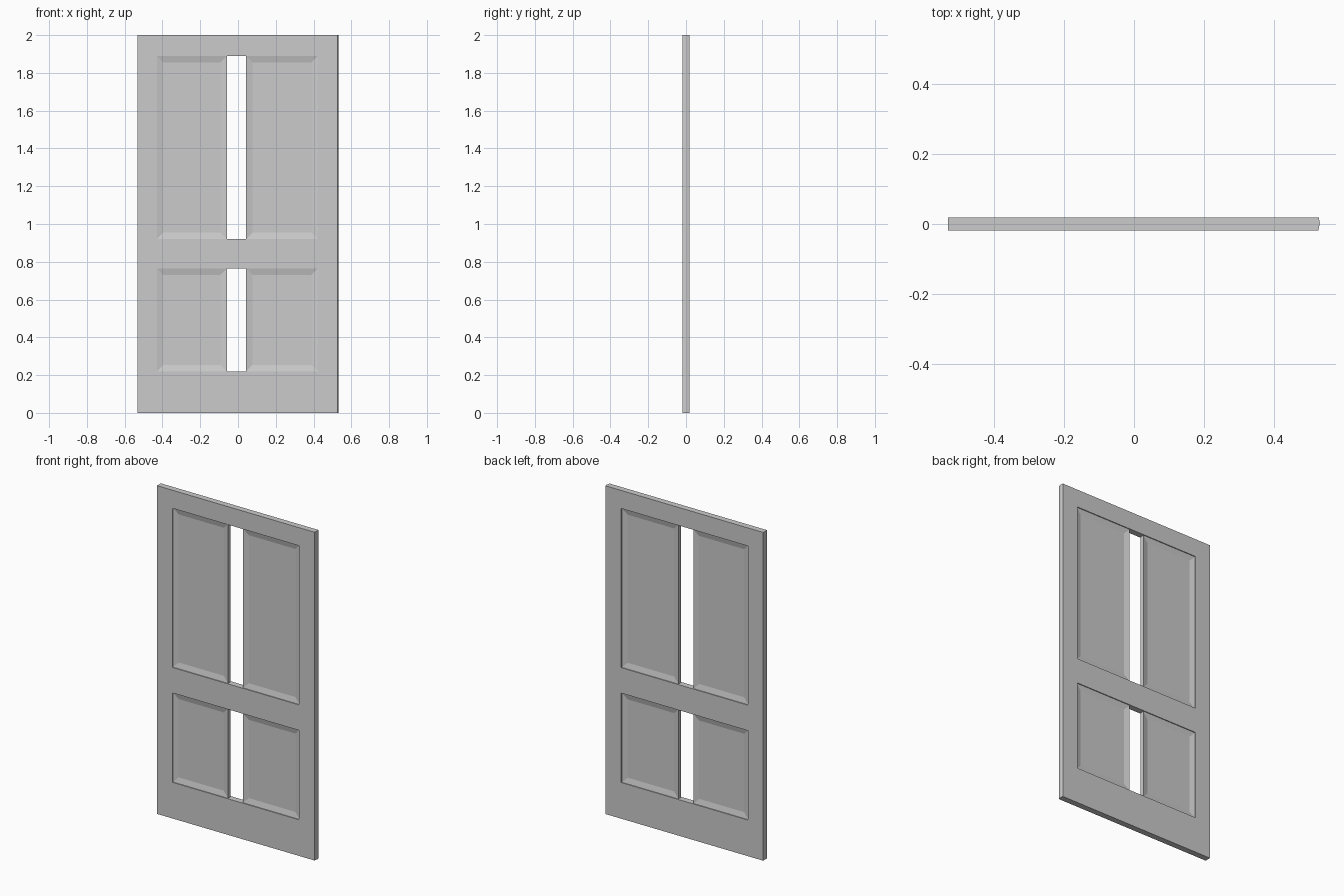
import bpy, bmesh

if "Cube" in bpy.data.objects:
    bpy.data.objects.remove(bpy.data.objects["Cube"])

T = 0.0185                      # half thickness of the door
LEFT, RIGHT = -0.533, 0.532     # outer edges
IN_L, IN_R = -0.43, 0.424       # inner edges of the stiles


def finish(bm, name):
    bmesh.ops.recalc_face_normals(bm, faces=bm.faces)
    me = bpy.data.meshes.new(name)
    bm.to_mesh(me)
    bm.free()
    ob = bpy.data.objects.new(name, me)
    bpy.context.collection.objects.link(ob)
    return ob


def prism(name, profile, z0, z1):
    """Extrude an (x, y) outline from z0 up to z1."""
    bm = bmesh.new()
    face = bm.faces.new([bm.verts.new((x, y, z0)) for x, y in profile])
    top = bmesh.ops.extrude_face_region(bm, geom=[face])['geom']
    bmesh.ops.translate(bm, vec=(0, 0, z1 - z0),
                        verts=[v for v in top if isinstance(v, bmesh.types.BMVert)])
    return finish(bm, name)


def board(name, x0, x1, z0, z1, t=T):
    return prism(name, [(x0, -t), (x1, -t), (x1, t), (x0, t)], z0, z1)


def panel(name, x0, x1, z0, z1, edge=0.013, field=0.005, slope=0.034):
    """Panel whose middle is sunk on both faces behind a sloping border."""
    bm = bmesh.new()
    bmesh.ops.create_cube(bm, size=1)
    for v in bm.verts:
        v.co = ((x0 + x1) / 2 + v.co.x * (x1 - x0), v.co.y * 2 * edge,
                (z0 + z1) / 2 + v.co.z * (z1 - z0))
    bm.normal_update()
    sides = [f for f in bm.faces if abs(f.normal.y) > 0.9]
    bmesh.ops.inset_individual(bm, faces=sides, thickness=slope,
                               depth=field - edge, use_even_offset=True)
    return finish(bm, name)


# Stiles; the right one has a slightly peaked outer edge
board("left_stile", LEFT, IN_L, 0, 2)
prism("right_stile", [(IN_R, -T), (RIGHT - 0.004, -T), (RIGHT, 0.003),
                      (RIGHT - 0.003, T), (IN_R, T)], 0, 2)

# Rails
for name, z0, z1 in (("bottom_rail", 0, 0.22), ("middle_rail", 0.765, 0.92),
                     ("top_rail", 1.89, 2)):
    board(name, IN_L, IN_R, z0, z1)

# Panels, with an open slot between left and right
for row, z0, z1 in (("lower", 0.22, 0.765), ("upper", 0.92, 1.89)):
    panel(row + "_left_panel", IN_L, -0.058, z0, z1)
    panel(row + "_right_panel", 0.042, IN_R, z0, z1)
